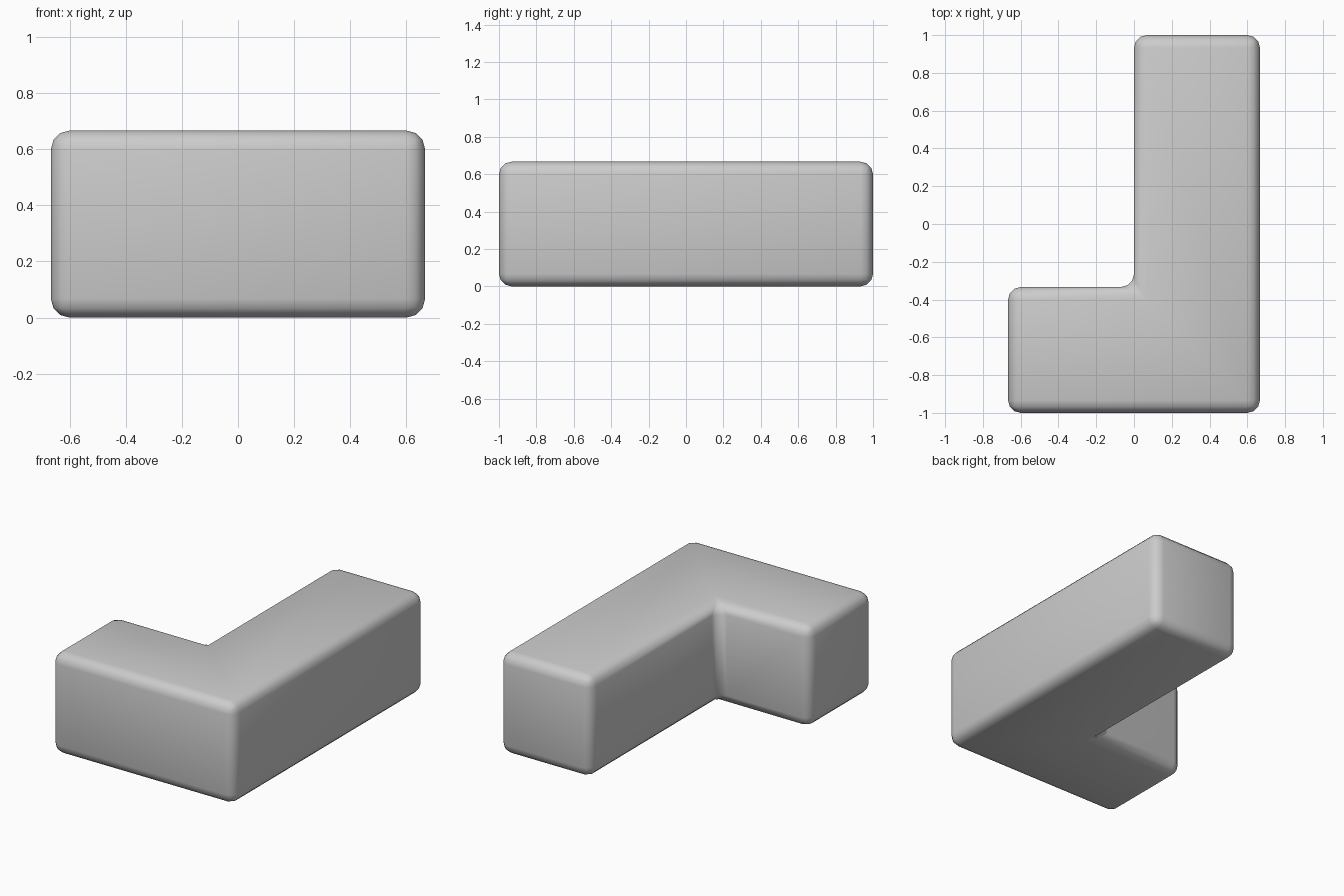
import bpy, bmesh

if "Cube" in bpy.data.objects:
    bpy.data.objects.remove(bpy.data.objects["Cube"])

T = 2 / 3  # one cube of the L-shaped block

# L-shaped footprint, counter-clockwise
outline = [(-T, -1), (T, -1), (T, 1), (0, 1), (0, -T / 2), (-T, -T / 2)]

# Extrude the footprint into a solid block
bm = bmesh.new()
base = bm.faces.new([bm.verts.new((x, y, 0)) for x, y in outline])
top = bmesh.ops.extrude_face_region(bm, geom=[base])["geom"]
bmesh.ops.translate(bm, vec=(0, 0, T),
                    verts=[g for g in top if isinstance(g, bmesh.types.BMVert)])
bmesh.ops.recalc_face_normals(bm, faces=bm.faces)

mesh = bpy.data.meshes.new("l_block")
bm.to_mesh(mesh)
bm.free()
block = bpy.data.objects.new("l_block", mesh)
bpy.context.collection.objects.link(block)

# Rounded edges, including the inner corner, with smooth shading
bevel = block.modifiers.new("rounded_edges", 'BEVEL')
bevel.width = 0.067
bevel.segments = 3
bevel.limit_method = 'ANGLE'
for p in mesh.polygons:
    p.use_smooth = True
